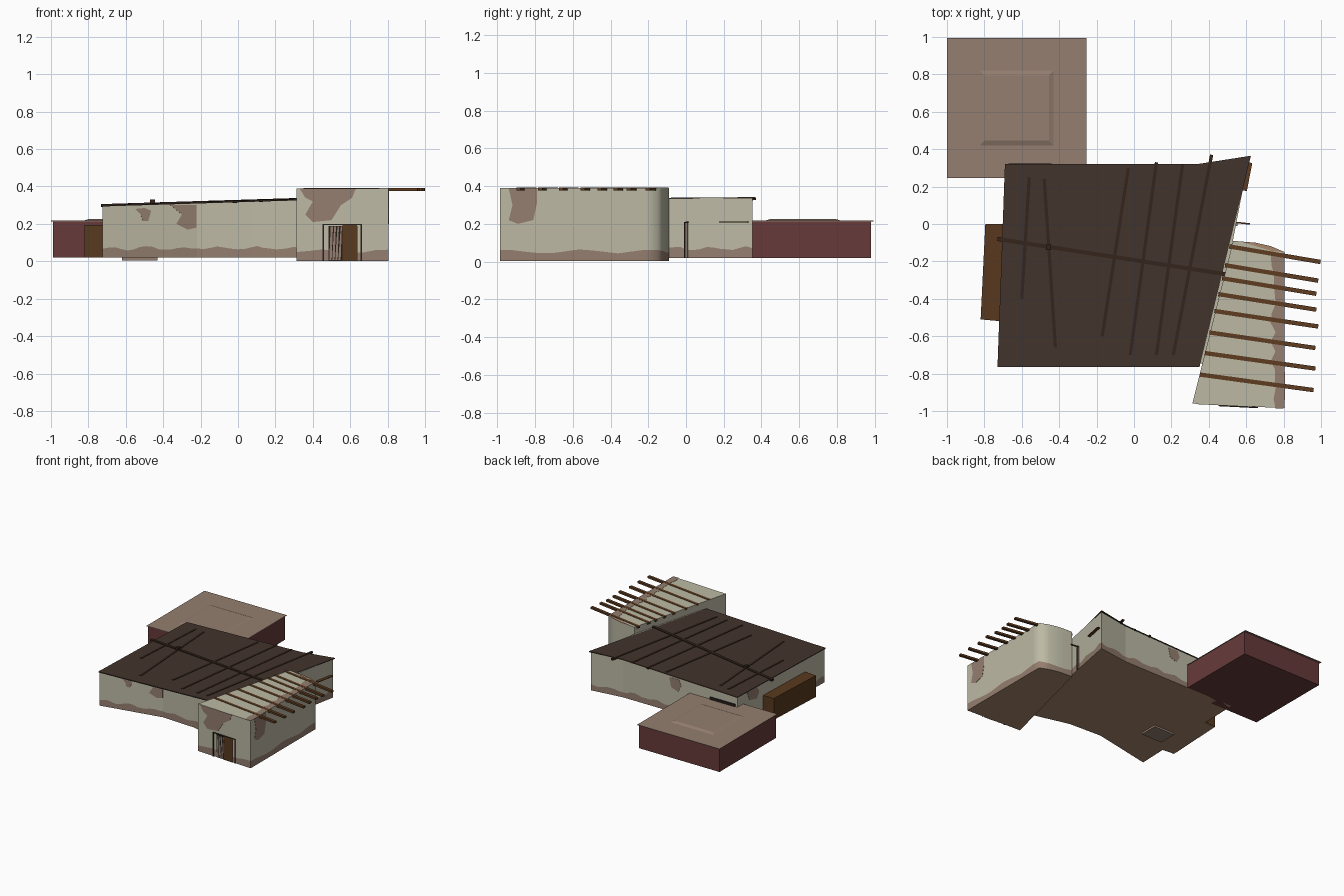
import bpy, bmesh, math, random
from mathutils import Vector

random.seed(4)
if "Cube" in bpy.data.objects:
    bpy.data.objects.remove(bpy.data.objects["Cube"], do_unlink=True)


def material(name, rgb):
    m = bpy.data.materials.new(name)
    m.use_nodes = True
    lin = [((c / 255 + 0.055) / 1.055) ** 2.4 for c in rgb] + [1]
    m.diffuse_color = lin
    m.node_tree.nodes["Principled BSDF"].inputs["Base Color"].default_value = lin
    return m


PLASTER = material("pale plaster", (188, 185, 164))
STAIN = material("exposed clay", (148, 126, 111))
MAROON = material("maroon wall", (103, 58, 58))
ROOF = material("dark roof", (66, 51, 44))
WOOD = material("wood", (88, 57, 30))
BEAM = material("pole wood", (94, 60, 33))
ROOF_BEAM = material("dark roof beam", (52, 37, 28))
FLOOR = material("earth floor", (168, 134, 107))
DARK = material("dark opening", (38, 30, 25))


def finish(name, bm, *mats):
    bmesh.ops.recalc_face_normals(bm, faces=bm.faces)
    me = bpy.data.meshes.new(name)
    bm.to_mesh(me)
    bm.free()
    for m in mats:
        me.materials.append(m)
    ob = bpy.data.objects.new(name, me)
    bpy.context.collection.objects.link(ob)
    return ob


def prism(name, bottom, offset, *mats):
    """Solid made from a polygon and a sweep vector."""
    bm = bmesh.new()
    low = [bm.verts.new(p) for p in bottom]
    high = [bm.verts.new(Vector(p) + Vector(offset)) for p in bottom]
    bm.faces.new(low)
    bm.faces.new(high)
    n = len(low)
    for i in range(n):
        j = (i + 1) % n
        bm.faces.new((low[i], low[j], high[j], high[i]))
    return finish(name, bm, *mats)


def slab(name, outline, z0, z1, *mats):
    return prism(name, [(x, y, z0) for x, y in outline], (0, 0, z1 - z0), *mats)


def rect(x0, x1, y0, y1):
    return [(x0, y0), (x1, y0), (x1, y1), (x0, y1)]


def resample(path, step):
    pts = []
    for i, a in enumerate(path):
        a, b = Vector(a), Vector(path[(i + 1) % len(path)])
        n = max(1, round((b - a).length / step))
        pts += [a.lerp(b, k / n) for k in range(n)]
    return pts


def building(name, path, z0, top, step):
    """Walled block with a ragged worn strip along its foot."""
    bm = bmesh.new()
    rows = [[], [], []]
    for i, p in enumerate(resample(path, step)):
        worn = z0 + 0.05 + 0.008 * math.sin(i * 1.1) + random.uniform(-0.005, 0.005)
        for row, z in zip(rows, (z0, worn, top(p.x))):
            row.append(bm.verts.new((p.x, p.y, z)))
    n = len(rows[0])
    for r in (0, 1):
        for i in range(n):
            j = (i + 1) % n
            f = bm.faces.new((rows[r][i], rows[r][j], rows[r + 1][j], rows[r + 1][i]))
            f.material_index = 1 - r
    bm.faces.new(rows[2])
    bm.faces.new(rows[0]).material_index = 2
    return finish(name, bm, PLASTER, STAIN, FLOOR)


def wall_plate(name, a, b, axis, outline, mat, depth=0.004):
    """Thin plate on wall a-b; outline is (coordinate along axis, z)."""
    a, b = Vector(a), Vector(b)
    d = (b - a).normalized()
    out = Vector((d.y, -d.x, 0))
    pts = []
    for c, z in outline:
        p = a.lerp(b, (c - a[axis]) / (b[axis] - a[axis]))
        pts.append(Vector((p.x, p.y, z)) - out * 0.002)
    return prism(name, pts, out * depth, mat)


def beam(name, p, q, width, height, mat):
    """Squared beam whose top centre line runs from p to q."""
    p, q = Vector(p), Vector(q)
    side = (q - p).cross(Vector((0, 0, 1))).normalized() * width / 2
    down = Vector((0, 0, -height))
    return prism(name, [p - side, p + side, p + side + down, p - side + down], q - p, mat)


def roof_z(x):
    return 0.3 + (x + 0.73) * 0.031


# Main hall with a hollowed front wall
FL, FA, FB, FR = (-0.725, -0.757), (-0.22, -0.655), (0.07, -0.67), (0.4, -0.755)
RB, BK, BL = (0.614, 0.352), (0.35, 0.317), (-0.688, 0.317)
building("hall_walls", [FL, FA, FB, FR, RB, BK, BL], 0.02,
         lambda x: roof_z(x) - 0.004, 0.035)

# Sloped hall roof
roof = slab("hall_roof", [(-0.73, -0.765), (0.35, -0.765), (0.625, 0.365),
                          (0.35, 0.322), (-0.69, 0.322)], -0.007, 0, ROOF)
for v in roof.data.vertices:
    v.co.z += roof_z(v.co.x)

# Roof beams and the long cross beam
for i, (x0, y0, x1, y1) in enumerate([
        (-0.56, 0.25, -0.6, -0.4), (-0.48, 0.24, -0.42, -0.66),
        (-0.03, 0.3, -0.17, -0.6), (0.12, 0.33, -0.02, -0.7),
        (0.26, 0.32, 0.12, -0.7), (0.415, 0.37, 0.21, -0.7)]):
    beam(f"roof_beam_{i}", (x0, y0, roof_z(x0) + 0.004),
         (x1, y1, roof_z(x1) + 0.004), 0.017, 0.014, ROOF_BEAM)
beam("roof_cross_beam", (-0.73, -0.08, roof_z(-0.73) + 0.006),
     (0.5, -0.27, roof_z(0.5) + 0.006), 0.022, 0.016, ROOF_BEAM)
slab("roof_peg", rect(-0.47, -0.445, -0.14, -0.11), 0.3, 0.33, ROOF_BEAM)

# Taller annex with a softly rounded rear corner
AL, AR, AB = (0.312, -0.96), (0.805, -0.985), (0.805, -0.15)
annex = building("annex_walls", [AL, AR, AB, (0.73, -0.118), (0.65, -0.1), (0.53, -0.09)],
                 0.003, lambda x: 0.39, 0.07)
bpy.context.view_layer.objects.active = annex
annex.select_set(True)
bpy.ops.object.shade_smooth_by_angle(angle=math.radians(75))
annex.select_set(False)

# Worn strips on the annex roof edges
edge = [(0.745 + random.uniform(-0.015, 0.015), -0.17 - 0.051 * k) for k in range(17)]
slab("annex_roof_wear", [(0.805, -0.985), AB] + edge, 0.388, 0.3915, STAIN)
slab("annex_rear_rim", [(0.57, -0.094), (0.65, -0.1), (0.73, -0.118), AB,
                        (0.74, -0.145), (0.65, -0.118)], 0.388, 0.392, FLOOR)

# Projecting annex poles
for i, (y, end) in enumerate([(-0.2, 0.997), (-0.3, 0.985), (-0.37, 0.975), (-0.455, 0.975),
                              (-0.545, 0.985), (-0.66, 0.97), (-0.77, 0.97),
                              (-0.885, 0.96)]):
    x0 = 0.535 + (y + 0.09) * 0.23
    beam(f"annex_pole_{i}", (x0, y + 0.08, 0.3925), (end, y - 0.003, 0.3925),
         0.023, 0.016, BEAM)

# Clay patches where plaster has fallen
wall_plate("front_patch_small", FL, FA, 0, [
    (-0.55, 0.28), (-0.52, 0.25), (-0.51, 0.215), (-0.48, 0.215), (-0.465, 0.27),
    (-0.5, 0.285)], STAIN)
wall_plate("front_patch_large", FL, FA, 0, [
    (-0.36, 0.3), (-0.3, 0.25), (-0.33, 0.2), (-0.27, 0.17), (-0.222, 0.18),
    (-0.222, 0.3)], STAIN)
wall_plate("annex_front_patch", AL, AR, 0, [
    (0.33, 0.389), (0.36, 0.34), (0.4, 0.32), (0.36, 0.25), (0.4, 0.21), (0.5, 0.22),
    (0.55, 0.3), (0.61, 0.34), (0.63, 0.389)], STAIN)
wall_plate("annex_side_patch", AR, AB, 1, [
    (-0.94, 0.389), (-0.92, 0.3), (-0.94, 0.22), (-0.89, 0.2), (-0.81, 0.22),
    (-0.79, 0.31), (-0.79, 0.389)], STAIN)
wall_plate("rear_patch", BK, BL, 0, [
    (-0.07, 0.3), (-0.09, 0.22), (-0.15, 0.2), (-0.18, 0.25), (-0.16, 0.3)], STAIN)
wall_plate("left_patch", BL, FL, 1, [
    (0.2, 0.295), (0.17, 0.22), (0.08, 0.2), (0.05, 0.25), (0.08, 0.295)], STAIN)


# Annex doorway: opening, hanging cloth, door leaf and frame
def door_part(name, outline, mat, depth):
    wall_plate(name, AL, AR, 0, outline, mat, depth)


def door_bar(name, x0, x1, z0, z1, mat, depth):
    door_part(name, [(x0, z0), (x1, z0), (x1, z1), (x0, z1)], mat, depth)


door_bar("doorway", 0.485, 0.64, 0.004, 0.19, DARK, 0.005)
door_bar("door_leaf", 0.558, 0.637, 0.005, 0.195, WOOD, 0.009)
for i in range(4):
    x = 0.488 + i * 0.016
    door_part(f"cloth_fold_{i}", [(x, 0.006), (x + 0.013, 0.006),
                                  (x + 0.02, 0.185), (x + 0.008 + i * 0.002, 0.185)],
              STAIN, 0.007)
door_bar("door_post_left", 0.452, 0.46, 0.003, 0.2, DARK, 0.009)
door_bar("door_post_right", 0.656, 0.662, 0.003, 0.2, DARK, 0.009)
door_bar("door_lintel", 0.452, 0.662, 0.195, 0.2, DARK, 0.009)

# Side door post, canopy board and peg on the hall
wall_plate("side_post", FR, RB, 1, [(-0.01, 0.02), (0.01, 0.02), (0.01, 0.21),
                                    (-0.01, 0.21)], STAIN, 0.01)
wall_plate("side_post_edge", FR, RB, 1, [(-0.01, 0.02), (0.0, 0.02), (0.0, 0.21),
                                         (-0.01, 0.21)], DARK, 0.011)
wall_plate("side_canopy", FR, RB, 1, [(0.18, 0.207), (0.33, 0.207), (0.33, 0.213),
                                      (0.18, 0.213)], BEAM, 0.025)
beam("side_peg", (0.53, 0.01, 0.213), (0.62, 0.0, 0.213), 0.008, 0.008, BEAM)

# Rear window above the store roof
wall_plate("rear_window", BK, BL, 0, [(-0.44, 0.2), (-0.67, 0.2), (-0.67, 0.237),
                                      (-0.44, 0.237)], DARK, 0.009)

# Wooden lean-to on the left wall and step under the hall
lean_to = slab("lean_to", [(-0.82, -0.51), (-0.71, -0.52), (-0.69, 0.0), (-0.795, 0.0)],
               0.02, 0.195, WOOD, FLOOR)
for p in lean_to.data.polygons:
    p.material_index = int(p.normal.z < -0.5)
slab("step", rect(-0.62, -0.43, -0.42, -0.27), 0.005, 0.022, STAIN)

# Rear store with an overhanging roof sheet and a shallow raised panel
slab("store_walls", rect(-0.99, -0.26, 0.25, 0.98), 0.02, 0.214, MAROON)
slab("store_roof", rect(-1, -0.255, 0.245, 0.995), 0.213, 0.217, STAIN)
panel = slab("store_roof_panel", rect(-0.83, -0.425, 0.415, 0.825), 0.215, 0.226, STAIN)
for v in panel.data.vertices:
    if v.co.z > 0.22:
        v.co.x = -0.628 + (v.co.x + 0.628) * 0.85
        v.co.y = 0.62 + (v.co.y - 0.62) * 0.85
